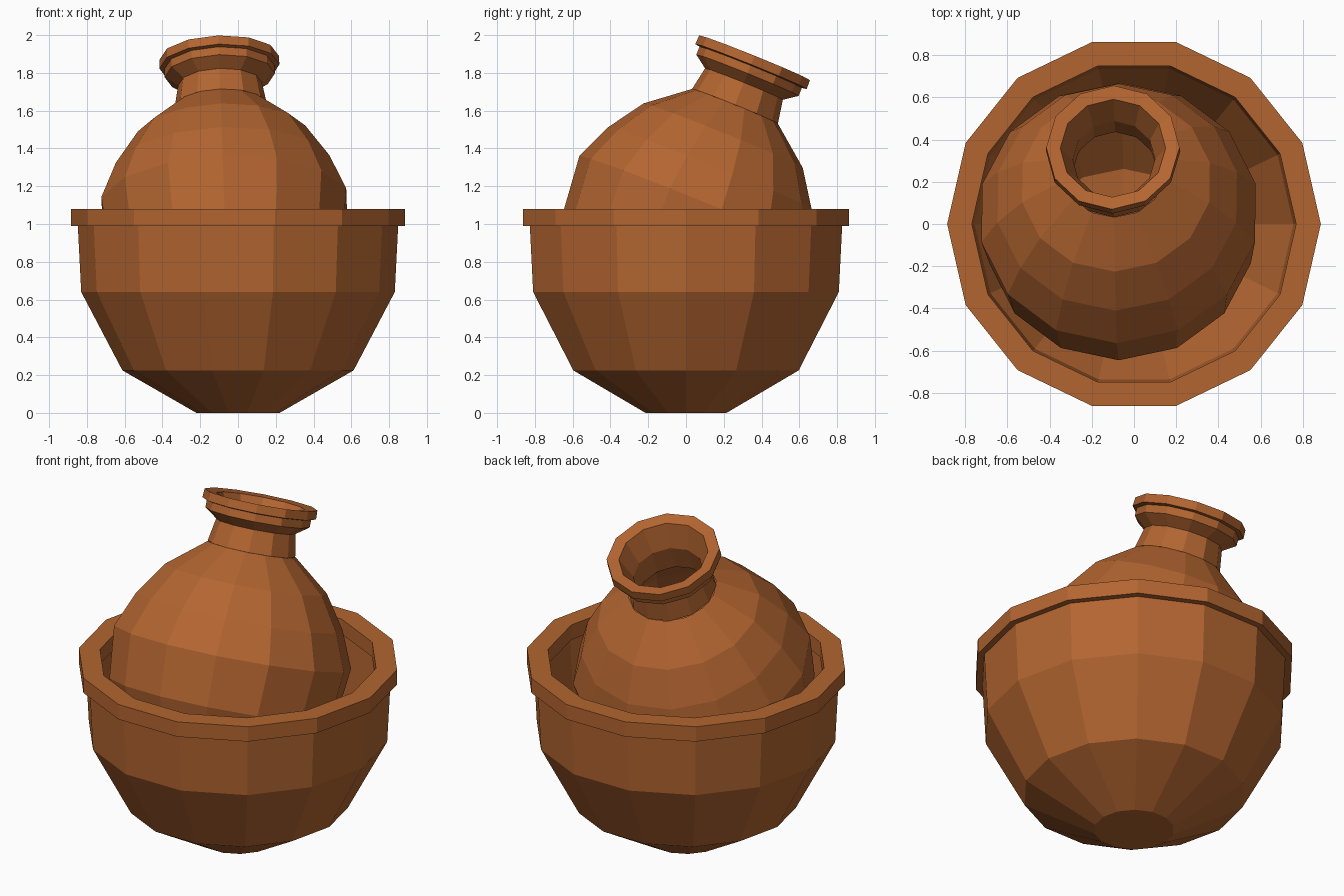
import bpy, bmesh
from math import pi, sin, cos, radians

if "Cube" in bpy.data.objects:
    bpy.data.objects.remove(bpy.data.objects["Cube"])

clay = bpy.data.materials.new("clay")
clay.diffuse_color = (0.45, 0.13, 0.03, 1)
clay.use_nodes = True
clay.node_tree.nodes["Principled BSDF"].inputs["Base Color"].default_value = clay.diffuse_color


def lathe(name, profile, sides, phase=0.0, closed=False):
    """Revolve an (r, z) profile into a flat-faced object."""
    bm = bmesh.new()
    rings = []
    for i in range(sides):
        a = phase + 2 * pi * i / sides
        rings.append([bm.verts.new((r * cos(a), r * sin(a), z)) for r, z in profile])
    n = len(profile)
    for i in range(sides):
        a, b = rings[i], rings[(i + 1) % sides]
        for j in range(n if closed else n - 1):
            k = (j + 1) % n
            bm.faces.new((a[j], b[j], b[k], a[k]))
    bmesh.ops.remove_doubles(bm, verts=bm.verts, dist=1e-4)
    bmesh.ops.recalc_face_normals(bm, faces=bm.faces)
    mesh = bpy.data.meshes.new(name)
    bm.to_mesh(mesh)
    bm.free()
    mesh.materials.append(clay)
    ob = bpy.data.objects.new(name, mesh)
    bpy.context.collection.objects.link(ob)
    return ob


# Outer bowl: outside wall, then inside wall
lathe("bowl", [(0, 0), (0.22, 0), (0.612, 0.225), (0.83, 0.64), (0.85, 1.03),
               (0.78, 1.03), (0.755, 0.64), (0.55, 0.28), (0.19, 0.08), (0, 0.08)], 14)

# Thick overhanging bowl rim
lathe("bowl_rim", [(0.885, 0.99), (0.885, 1.08), (0.768, 1.08), (0.768, 0.99)],
      14, closed=True)

# Tilted jar resting in the bowl; its local origin is the centre of the mouth
body = lathe("jar_body", [(0.245, -0.277), (0.455, -0.445), (0.58, -0.63), (0.665, -0.83),
                          (0.635, -1.12), (0.48, -1.4), (0.2, -1.56), (0, -1.56),
                          (0, -1.5), (0.18, -1.5), (0.44, -1.36), (0.58, -1.1),
                          (0.61, -0.84), (0.53, -0.66), (0.41, -0.48), (0.2, -0.3)],
             14, -pi / 2)

# Neck with flared, stepped lip
neck = lathe("jar_neck", [(0.245, -0.277), (0.222, -0.15), (0.292, -0.1), (0.292, -0.055),
                          (0.318, -0.05), (0.316, 0), (0.25, -0.01), (0.195, -0.15),
                          (0.2, -0.3)],
             12, -pi / 2, closed=True)

for part in (body, neck):
    part.location = (-0.1, 0.363, 1.88)
    part.rotation_euler = (radians(-22), radians(-2), 0)
